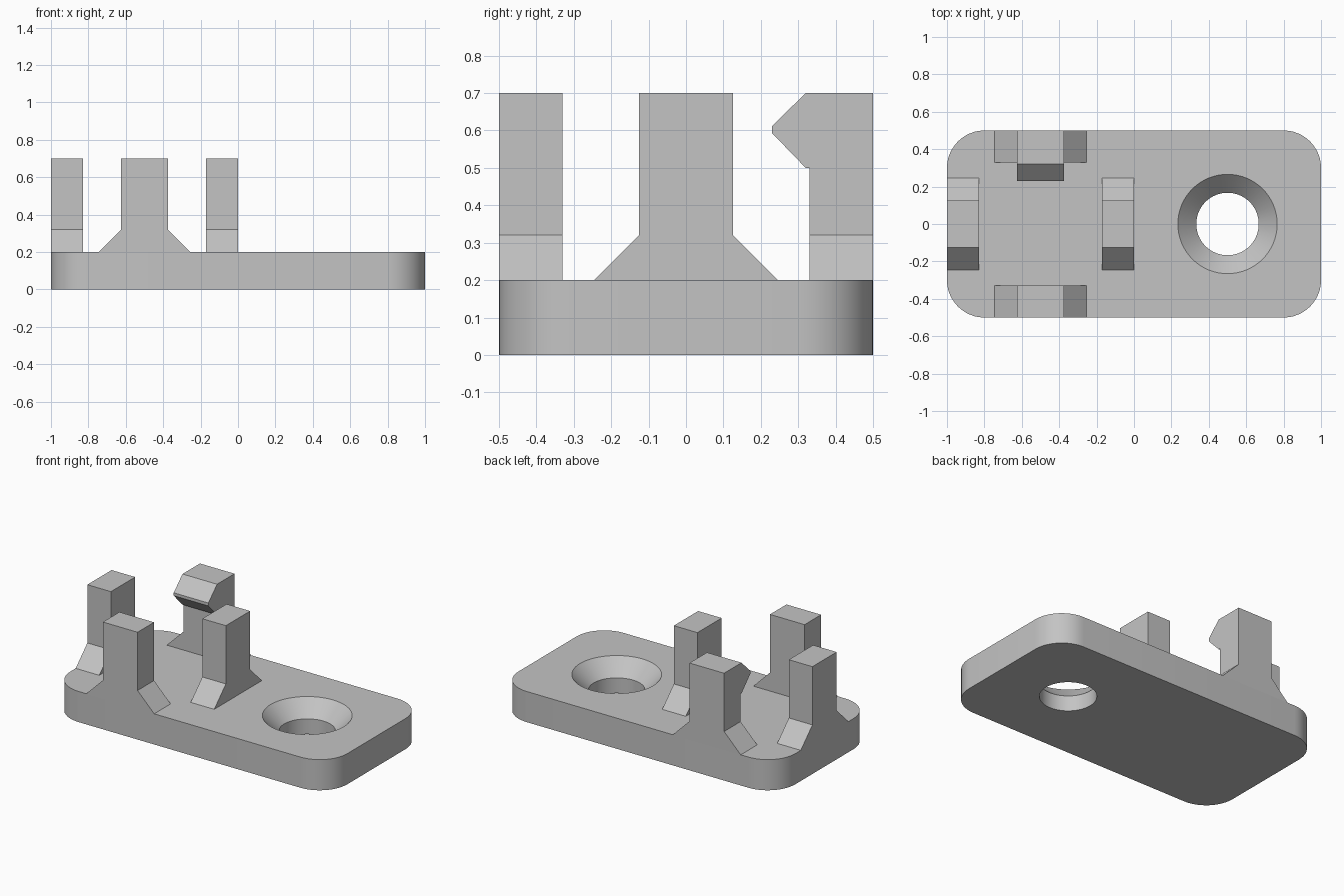
import bpy, bmesh, math
from mathutils import Matrix, Vector

cube = bpy.data.objects.get("Cube")
if cube:
    bpy.data.objects.remove(cube, do_unlink=True)

grey = bpy.data.materials.new("plain grey")
grey.use_nodes = True
grey.diffuse_color = (0.55, 0.55, 0.55, 1)
grey.node_tree.nodes["Principled BSDF"].inputs["Base Color"].default_value = grey.diffuse_color

PLATE_TOP = 0.2
POST_TOP = 0.7
THICK = 0.17


def prism(name, outline, depth, matrix=Matrix()):
    """Extrude an outline (in local x, y) along local z, then place it."""
    bm = bmesh.new()
    face = bm.faces.new([bm.verts.new((x, y, 0)) for x, y in outline])
    moved = bmesh.ops.extrude_face_region(bm, geom=[face])["geom"]
    bmesh.ops.translate(bm, vec=(0, 0, depth),
                        verts=[v for v in moved if isinstance(v, bmesh.types.BMVert)])
    bm.transform(matrix)
    bmesh.ops.recalc_face_normals(bm, faces=bm.faces)
    return finish(name, bm)


def finish(name, bm):
    mesh = bpy.data.meshes.new(name)
    bm.to_mesh(mesh)
    bm.free()
    mesh.materials.append(grey)
    obj = bpy.data.objects.new(name, mesh)
    bpy.context.collection.objects.link(obj)
    return obj


def lathe(name, profile, steps=64):
    """Closed solid of revolution from (radius, height) points."""
    bm = bmesh.new()
    rings = []
    for r, z in profile:
        angles = [math.tau * i / steps for i in range(steps)]
        rings.append([bm.verts.new((r * math.cos(a), r * math.sin(a), z)) for a in angles])
    for low, high in zip(rings, rings[1:]):
        for i in range(steps):
            j = (i + 1) % steps
            bm.faces.new((low[i], low[j], high[j], high[i]))
    bm.faces.new(rings[0])
    bm.faces.new(rings[-1])
    bmesh.ops.recalc_face_normals(bm, faces=bm.faces)
    return finish(name, bm)


# Base plate with rounded corners
radius, steps = 0.2, 12
outline = []
for k, (sx, sy) in enumerate([(1, 1), (-1, 1), (-1, -1), (1, -1)]):
    for i in range(steps + 1):
        a = math.pi / 2 * (k + i / steps)
        outline.append((sx * (1 - radius) + radius * math.cos(a),
                        sy * (0.5 - radius) + radius * math.sin(a)))
plate = prism("base_plate", outline, PLATE_TOP)

# Countersunk screw hole
cutter = lathe("screw_hole_cutter", [(0.167, -0.1), (0.167, 0.1), (0.315, 0.25)])
cutter.location.x = 0.5
cutter.hide_render = True
cut = plate.modifiers.new("screw hole", "BOOLEAN")
cut.object = cutter
cut.solver = "EXACT"
bpy.ops.object.select_all(action="DESELECT")
bpy.context.view_layer.objects.active = plate
plate.select_set(True)
bpy.ops.object.modifier_apply(modifier=cut.name)
bpy.data.objects.remove(cutter, do_unlink=True)
bpy.ops.object.shade_smooth_by_angle(angle=math.radians(30))

# Four posts with flared feet, set around a square pocket
half = [(0.245, PLATE_TOP), (0.125, 0.32), (0.125, POST_TOP)]
post = half + [(-x, z) for x, z in reversed(half)]
centre = Vector((-0.5, 0, 0))
stand = Matrix.Rotation(math.pi / 2, 4, "X")
for name, turn in [("front_post", 0), ("right_post", -90), ("back_post", 180), ("left_post", 90)]:
    place = (Matrix.Translation(centre) @ Matrix.Rotation(math.radians(turn), 4, "Z")
             @ Matrix.Translation((0, THICK - 0.5, 0)) @ stand)
    prism(name, post, THICK, place)

# Snap hook on the inner face of the back post, profile in (y, z)
hook = [(0.33, 0.5), (0.32, 0.5), (0.23, 0.593), (0.23, 0.612), (0.32, POST_TOP), (0.33, POST_TOP)]
along_x = Matrix(((0, 0, 1, -0.625), (1, 0, 0, 0), (0, 1, 0, 0), (0, 0, 0, 1)))
prism("snap_hook", hook, 0.25, along_x)
